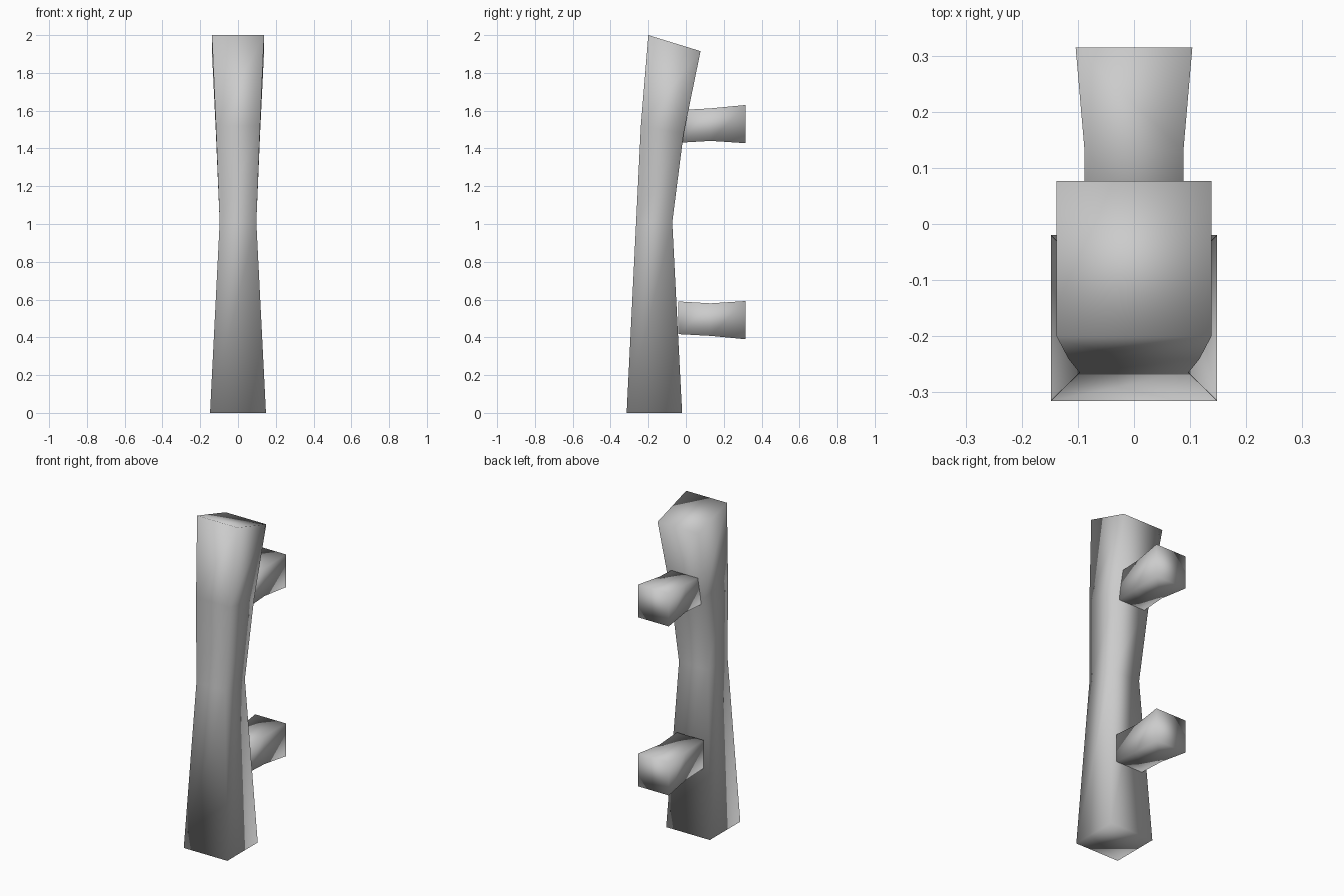
import bpy
import bmesh

cube = bpy.data.objects.get("Cube")
if cube:
    bpy.data.objects.remove(cube, do_unlink=True)

grey = bpy.data.materials.new("satin grey")
grey.use_nodes = True
colour = (0.6, 0.6, 0.6, 1)
grey.diffuse_color = colour
grey.node_tree.nodes["Principled BSDF"].inputs["Base Color"].default_value = colour


def loft(name, sections):
    """Closed bar through four-sided sections: half width and two (y, z) edge points."""
    bm = bmesh.new()
    rings = []
    for half, (ya, za), (yb, zb) in sections:
        corners = [(-half, ya, za), (half, ya, za), (half, yb, zb), (-half, yb, zb)]
        rings.append([bm.verts.new(c) for c in corners])
    for low, high in zip(rings, rings[1:]):
        for i in range(4):
            j = (i + 1) % 4
            bm.faces.new((low[i], low[j], high[j], high[i]))
    bm.faces.new(rings[0][::-1])
    bm.faces.new(rings[-1])
    bmesh.ops.recalc_face_normals(bm, faces=bm.faces)
    # The whole bar is shaded softly, ends included
    for face in bm.faces:
        face.smooth = True
    mesh = bpy.data.meshes.new(name)
    bm.to_mesh(mesh)
    bm.free()
    mesh.materials.append(grey)
    obj = bpy.data.objects.new(name, mesh)
    bpy.context.collection.objects.link(obj)
    return obj


# Leaning grip, pinched at the middle, with a slanted top
loft("grip", [
    (0.148, (-0.315, 0), (-0.02, 0)),
    (0.097, (-0.265, 1.01), (-0.072, 1.01)),
    (0.117, (-0.24, 1.52), (-0.012, 1.48)),
    (0.138, (-0.2, 2), (0.077, 1.915)),
])

# Two flared mounting posts, mirrored about the middle of the grip
post = [(0.09, -0.04, 1.43, 1.603), (0.088, 0.13, 1.44, 1.612), (0.104, 0.315, 1.428, 1.63)]
for name, flip in (("upper_post", False), ("lower_post", True)):
    sections = []
    for half, y, low, high in post:
        if flip:
            low, high = 2.02 - high, 2.02 - low
        sections.append((half, (y, low), (y, high)))
    loft(name, sections)
